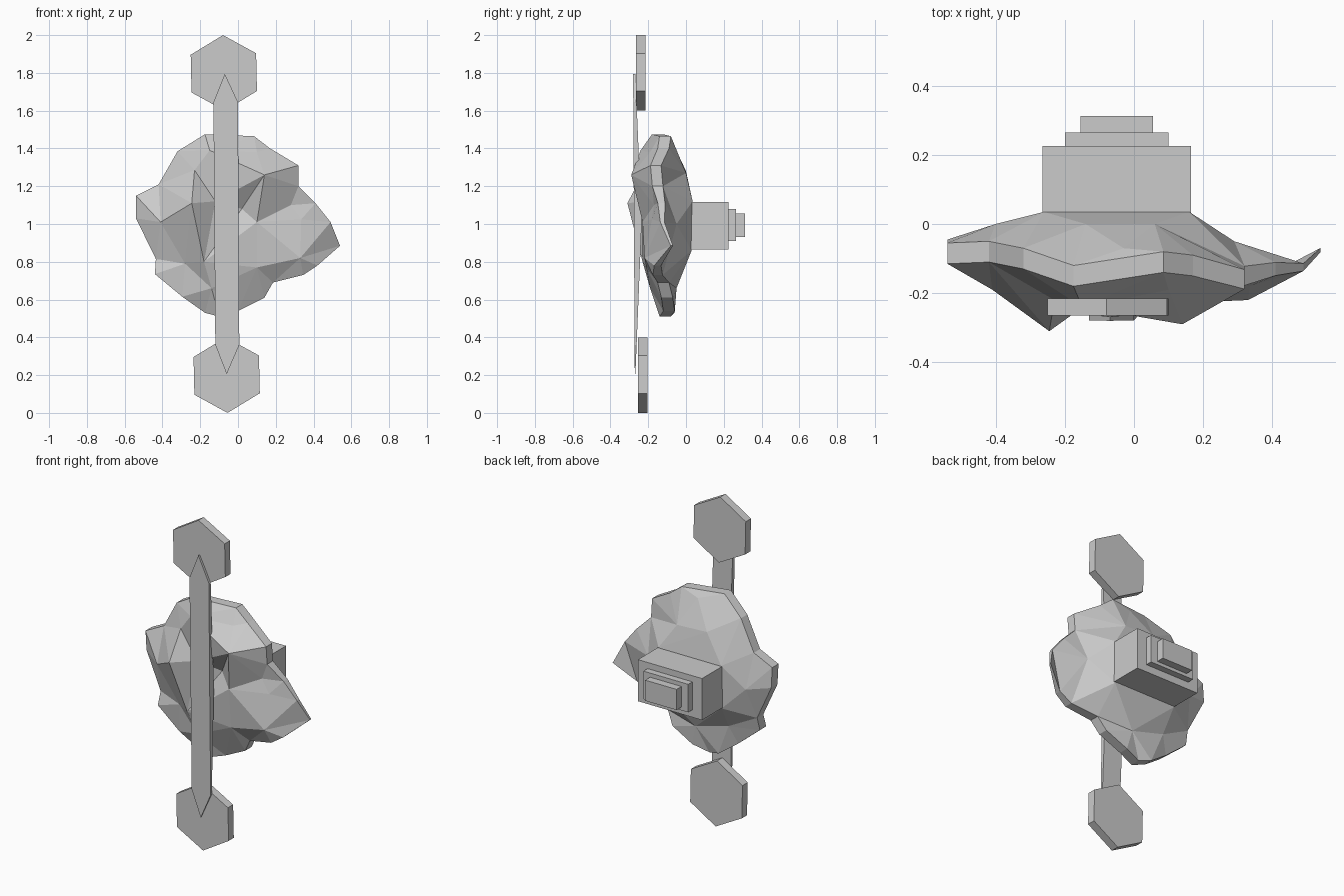
import bpy, bmesh, math
from mathutils import Vector
from mathutils.geometry import delaunay_2d_cdt

if "Cube" in bpy.data.objects:
    bpy.data.objects.remove(bpy.data.objects["Cube"])


def make_object(name, verts, faces):
    mesh = bpy.data.meshes.new(name)
    mesh.from_pydata(verts, [], faces)
    bm = bmesh.new()
    bm.from_mesh(mesh)
    bmesh.ops.remove_doubles(bm, verts=bm.verts, dist=1e-5)
    bmesh.ops.recalc_face_normals(bm, faces=bm.faces)
    bm.to_mesh(mesh)
    bm.free()
    obj = bpy.data.objects.new(name, mesh)
    bpy.context.collection.objects.link(obj)
    return obj


def prism(name, outline, fronts, backs):
    """Close an (x, z) outline between front and back depths."""
    n = len(outline)
    verts = [(x, y, z) for (x, z), y in zip(outline, fronts)]
    verts += [(x, y, z) for (x, z), y in zip(outline, backs)]
    faces = [list(range(n)), list(range(n, 2 * n))]
    faces += [(i, (i + 1) % n, n + (i + 1) % n, n + i) for i in range(n)]
    return make_object(name, verts, faces)


def box(name, x0, x1, y0, y1, z0, z1):
    return prism(name, [(x0, z0), (x1, z0), (x1, z1), (x0, z1)], [y0] * 4, [y1] * 4)


def hexagon(name, cx, cz, y0, y1):
    pts = [(cx + 0.2 * math.sin(a), cz + 0.2 * math.cos(a))
           for a in (math.radians(60 * i - 1.3) for i in range(6))]
    return prism(name, pts, [y0] * 6, [y1] * 6)


# Rock: faceted front and back skins joined by a jagged rim band, points as (x, z, y)
rim = [(-.175, 1.475, -.15), (.085, 1.465, -.11), (.17, 1.40, -.12), (.32, 1.31, -.16),
       (.32, 1.20, -.15), (.41, 1.11, -.13), (.49, 1.01, -.125), (.54, .885, -.075),
       (.42, .78, -.15), (.345, .73, -.15), (.185, .69, -.12), (.14, .61, -.10),
       (0, .54, -.09), (-.10, .51, -.11), (-.175, .53, -.09), (-.295, .615, -.11),
       (-.44, .735, -.11), (-.435, .815, -.09), (-.54, 1.03, -.075), (-.54, 1.15, -.085),
       (-.42, 1.21, -.08), (-.32, 1.385, -.10)]
front = [(-.245, 1.11, -.31), (-.23, 1.285, -.22), (-.15, 1.39, -.24), (-.41, 1.01, -.19),
         (-.12, 1.12, -.22), (-.28, .79, -.16), (-.18, .80, -.23), (-.14, .66, -.19),
         (.14, 1.26, -.29), (.10, 1.38, -.19), (.28, 1.10, -.17), (.02, 1.08, -.18),
         (.10, 1.01, -.23), (.335, 1.025, -.18), (.33, .82, -.22), (.10, .77, -.21)]
back = [(-.26, 1.12, .035), (.16, 1.12, .035), (-.26, .86, .03), (.16, .86, .03),
        (-.03, 1.43, -.07), (-.14, 1.28, .0), (.06, 1.27, .0), (.29, 1.0, -.05),
        (-.40, 1.0, .0), (-.25, .72, -.05), (-.03, .66, -.05)]

n = len(rim)
verts, faces, starts = [], [], []
for inner, shift in ((front, -.03), (back, .03)):
    # The band narrows towards the thin right tip
    edge = [(x, z, y + shift * min(1, max(.15, (.6 - x) / .3))) for x, z, y in rim]
    pts = edge + inner
    flat = [Vector((x, z)) for x, z, y in pts]
    _, _, tris, origin, _, _ = delaunay_2d_cdt(flat, [], [list(range(n))], 1, 1e-5)
    base = len(verts)
    starts.append(base)
    verts += [(x, y, z) for x, z, y in pts]
    faces += [[base + origin[i][0] for i in t] for t in tris]
a, b = starts
faces += [(a + i, a + (i + 1) % n, b + (i + 1) % n, b + i) for i in range(n)]
make_object("rock_body", verts, faces)

# Stepped blocks on the back
box("back_block", -.265, .165, .02, .225, .865, 1.117)
box("back_step", -.20, .10, .222, .265, .91, 1.08)
box("back_cap", -.155, .055, .262, .312, .93, 1.055)

# Long pointed bar down the front, thicker at mid height
bar = [(-.07, 1.795), (.0, 1.645), (.003, 1.0), (.007, .36),
       (-.06, .205), (-.12, .36), (-.125, 1.0), (-.13, 1.645)]
fronts = [-.27 - .01 * z / 1.8 for x, z in bar]
backs = [-.235 - .033 * abs(z - 1.0) / .8 for x, z in bar]
prism("front_bar", bar, fronts, backs)

# Hexagonal end plates
hexagon("top_plate", -.075, 1.80, -.265, -.215)
hexagon("bottom_plate", -.06, .20, -.255, -.205)
